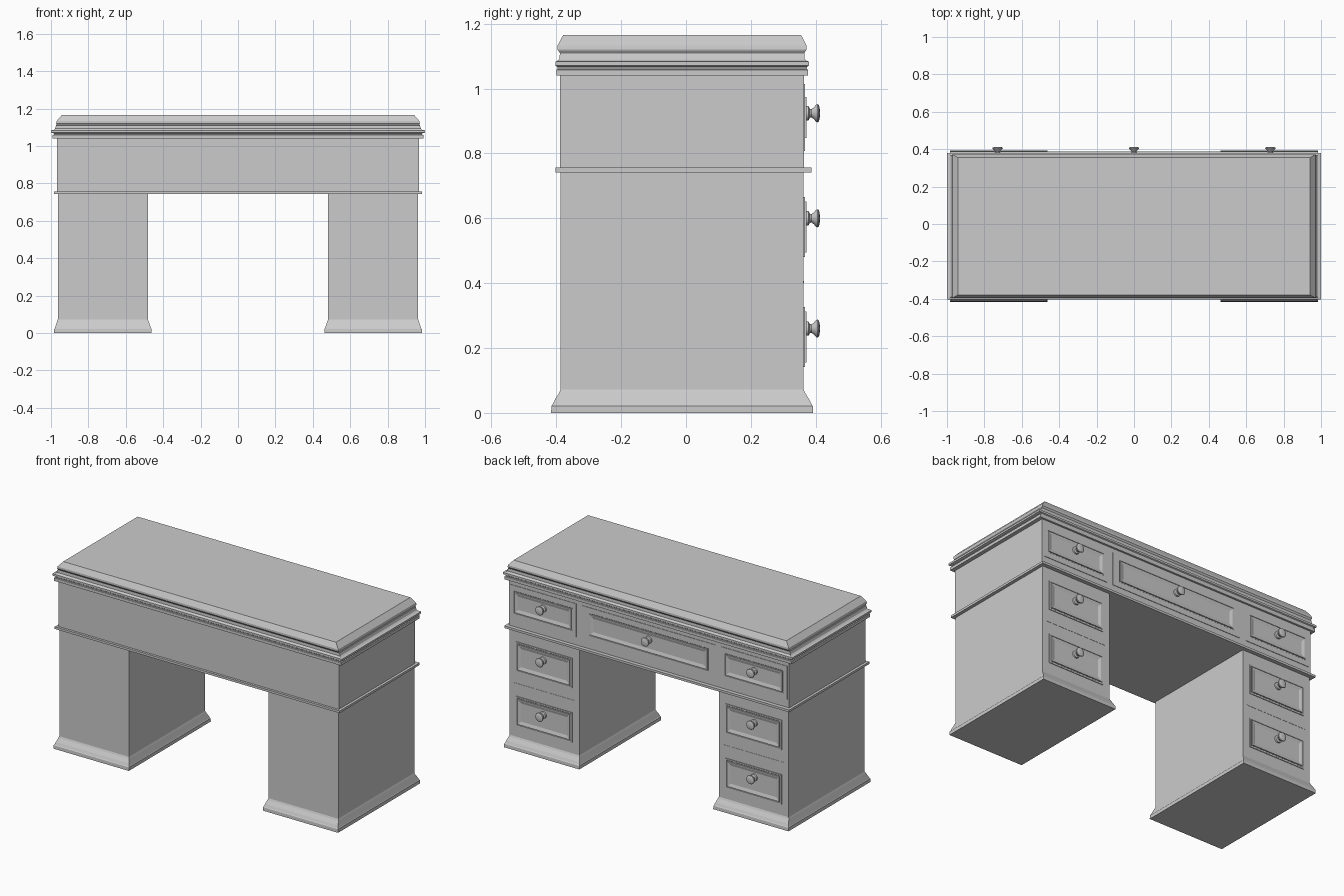
import bpy, bmesh, math
from mathutils import Matrix

if "Cube" in bpy.data.objects:
    bpy.data.objects.remove(bpy.data.objects["Cube"])

CY = -0.012      # depth centre of the carcass
FACE = 0.364     # plane of the drawer side


def loft(name, rings):
    """Closed solid skinned through a list of equal-length point rings."""
    bm = bmesh.new()
    loops = [[bm.verts.new(p) for p in ring] for ring in rings]
    n = len(loops[0])
    for a, b in zip(loops, loops[1:]):
        for i in range(n):
            j = (i + 1) % n
            bm.faces.new((a[i], a[j], b[j], b[i]))
    bm.faces.new(loops[0][::-1])
    bm.faces.new(loops[-1])
    bmesh.ops.recalc_face_normals(bm, faces=bm.faces)
    mesh = bpy.data.meshes.new(name)
    bm.to_mesh(mesh)
    bm.free()
    ob = bpy.data.objects.new(name, mesh)
    bpy.context.collection.objects.link(ob)
    return ob


def flat_ring(cx, cy, hx, hy, z):
    return [(cx - hx, cy - hy, z), (cx + hx, cy - hy, z),
            (cx + hx, cy + hy, z), (cx - hx, cy + hy, z)]


def face_ring(cx, cz, hx, hz, y):
    return [(cx - hx, y, cz - hz), (cx + hx, y, cz - hz),
            (cx + hx, y, cz + hz), (cx - hx, y, cz + hz)]


def drawer(name, cx, z0, z1, hx, border_x, border_z):
    """Thin border, raised rim and a sloped recessed field."""
    cz, hz = (z0 + z1) / 2, (z1 - z0) / 2
    steps = [(border_x, border_z, -0.006), (border_x, border_z, 0.003),
             (0.006, 0.006, 0.003), (0.004, 0.004, 0.001), (0, 0, 0.001),
             (0, 0, 0.008), (-0.006, -0.006, 0.008),
             (-0.022, -0.022, 0.003)]
    loft(name, [face_ring(cx, cz, hx + ex, hz + ez, FACE + y)
                for ex, ez, y in steps])


def knob(name, cx, cz):
    """Turned knob, its axis along y."""
    prof = [(0.022, 0.362), (0.022, 0.378), (0.014, 0.382), (0.013, 0.387),
            (0.018, 0.394), (0.026, 0.401), (0.028, 0.405), (0.026, 0.409),
            (0.018, 0.412), (0.006, 0.413)]
    n = 24
    ob = loft(name, [[(cx + r * math.cos(2 * math.pi * i / n), y,
                       cz + r * math.sin(2 * math.pi * i / n))
                      for i in range(n)] for r, y in prof])
    bpy.ops.object.select_all(action='DESELECT')
    ob.select_set(True)
    bpy.context.view_layer.objects.active = ob
    bpy.ops.object.shade_smooth_by_angle(angle=math.radians(40))


# Upper case and moulded top: (half width, half depth, height)
loft("upper_case", [flat_ring(0, CY, 0.968, 0.376, z) for z in (0.75, 1.045)])
top = [(0.992, 0.388, 1.04), (0.992, 0.388, 1.058), (0.984, 0.384, 1.060),
       (0.985, 0.385, 1.067), (1.0, 0.391, 1.071), (1.0, 0.391, 1.083),
       (0.985, 0.384, 1.086), (0.978, 0.378, 1.092), (0.973, 0.377, 1.110),
       (0.969, 0.379, 1.113), (0.972, 0.384, 1.120), (0.970, 0.384, 1.133),
       (0.942, 0.367, 1.165)]
loft("moulded_top", [flat_ring(0, CY, hx, hy, z) for hx, hy, z in top])

# Thin moulding below the upper case
loft("waist_moulding", [flat_ring(0, -0.0075, 0.984, 0.395, z)
                        for z in (0.742, 0.756)])

for side, s in (("left", -1), ("right", 1)):
    # Pedestal with flared plinth
    cx = 0.7225 * s
    ped = [(0.260, 0.404, 0.0), (0.260, 0.403, 0.021), (0.257, 0.400, 0.025),
           (0.252, 0.393, 0.04), (0.245, 0.379, 0.062), (0.241, 0.375, 0.072),
           (0.241, 0.375, 0.745)]
    loft(side + "_pedestal", [flat_ring(cx, CY, hx, hy, z)
                              for hx, hy, z in ped])
    # Divider line between the pedestal drawers
    loft(side + "_drawer_divider", [face_ring(cx, 0.403, 0.21, 0.003, y)
                                    for y in (0.355, FACE + 0.0005)])
    # Side drawers
    x = 0.729 * s
    drawer(side + "_top_drawer", x, 0.847, 0.974, 0.195, 0.032, 0.04)
    drawer(side + "_middle_drawer", 0.724 * s, 0.495, 0.652, 0.18, 0.014, 0.014)
    drawer(side + "_bottom_drawer", 0.724 * s, 0.155, 0.312, 0.18, 0.014, 0.014)
    for label, z in (("top", 0.924), ("middle", 0.6), ("bottom", 0.26)):
        knob(side + "_" + label + "_knob", x, z)

# Wide centre drawer
drawer("centre_drawer", 0, 0.847, 0.974, 0.405, 0.055, 0.04)
knob("centre_knob", 0, 0.924)
